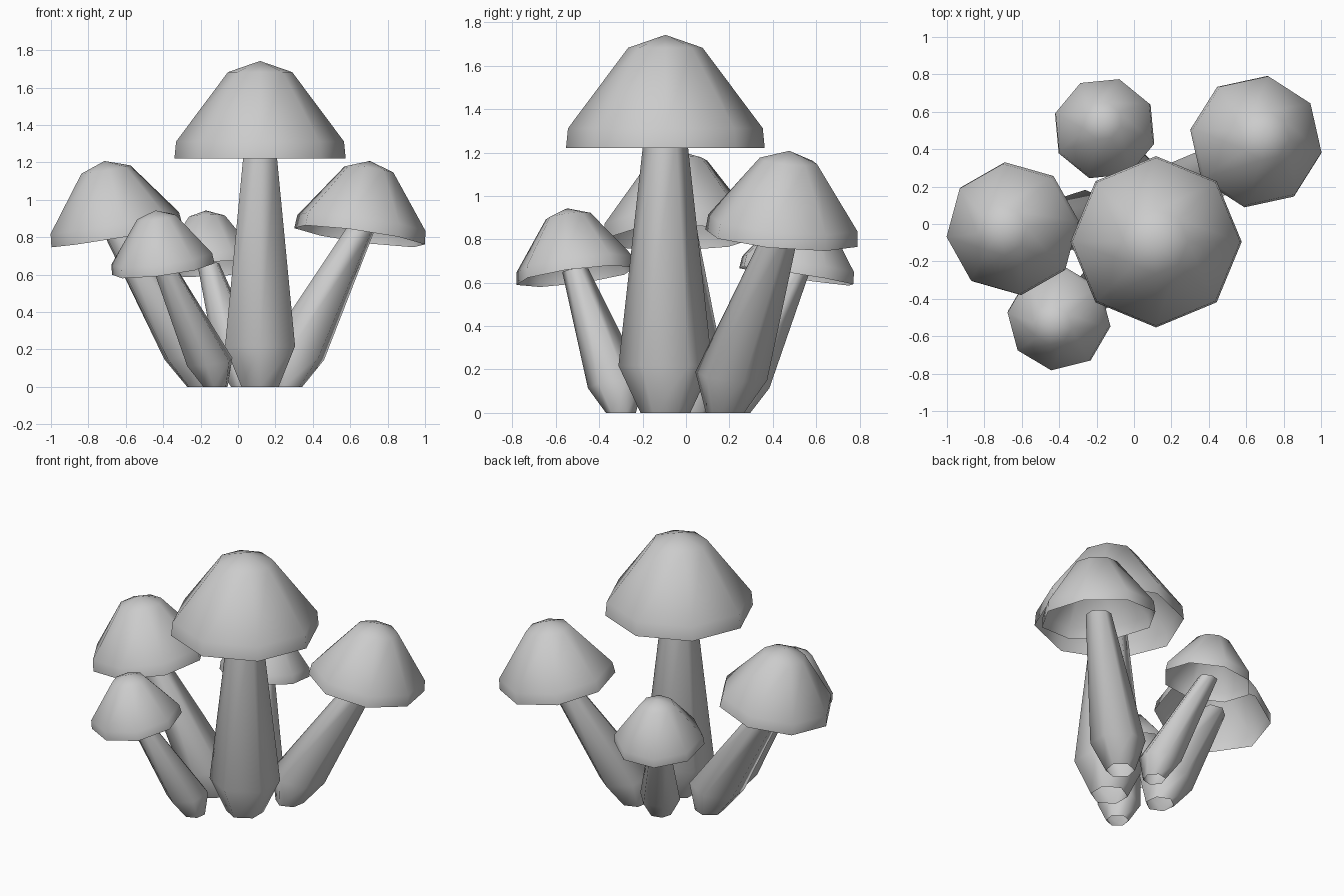
import bpy, bmesh, math
from mathutils import Vector

if "Cube" in bpy.data.objects:
    bpy.data.objects.remove(bpy.data.objects["Cube"])


def lathe(name, rings, sides, turn):
    """Open shell through rings of (centre, axis, radius); radius 0 makes a point."""
    bm = bmesh.new()
    loops = []
    for centre, axis, r in rings:
        c = Vector(centre)
        q = Vector((0, 0, 1)).rotation_difference(Vector(axis))
        if r == 0:
            loops.append([bm.verts.new(c)])
            continue
        loops.append([bm.verts.new(c + q @ Vector((
            r * math.cos(turn + 2 * math.pi * i / sides),
            r * math.sin(turn + 2 * math.pi * i / sides), 0)))
            for i in range(sides)])
    for a, b in zip(loops, loops[1:]):
        for i in range(sides):
            j = (i + 1) % sides
            if len(b) == 1:
                bm.faces.new((a[i], a[j], b[0]))
            else:
                bm.faces.new((a[i], a[j], b[j], b[i]))
    mesh = bpy.data.meshes.new(name)
    bm.to_mesh(mesh)
    bm.free()
    obj = bpy.data.objects.new(name, mesh)
    bpy.context.collection.objects.link(obj)
    bpy.ops.object.select_all(action='DESELECT')
    obj.select_set(True)
    bpy.context.view_layer.objects.active = obj
    bpy.ops.object.shade_smooth_by_angle(angle=math.radians(65))


# Cap profile for radius 1: rim, shoulder, crown, tip
CAP = [(1, 0), (0.98, 0.2), (0.375, 1.01), (0, 1.14)]


def mushroom(name, base, rim, axis, radius, turn):
    turn = math.radians(turn)
    ax = Vector(axis).normalized()
    b, t = Vector((*base, 0)), Vector(rim)
    # Octagonal hollow cap, open underneath
    lathe(name + "_cap", [(t + ax * h * radius, ax, r * radius) for r, h in CAP], 8, turn)
    # Six-sided open stem: flat foot, bulge low down, thin neck
    bulge = b.lerp(t, 0.11)
    bulge.z = radius * 0.475
    lathe(name + "_stem", [(b, (0, 0, 1), radius * 0.25),
                           (bulge, ax, radius * 0.472),
                           (t + ax * radius * 0.1, ax, radius * 0.218)],
          6, turn + math.radians(30))


# name, foot xy, rim centre, cap axis, cap radius, turn
for spec in [
    ("tall", (0.118, -0.095), (0.118, -0.095, 1.22), (0, 0, 1), 0.458, 0),
    ("right_back", (0.26, 0.18), (0.65, 0.44, 0.805), (0.14, 0.09, 1), 0.358, -10),
    ("left", (-0.19, 0.02), (-0.647, -0.025, 0.805), (-0.165, -0.03, 1), 0.358, 7),
    ("front_left", (-0.12, -0.30), (-0.40, -0.507, 0.63), (-0.13, -0.13, 1), 0.279, -8),
    ("back", (0.03, 0.23), (-0.157, 0.508, 0.63), (-0.045, 0.155, 1), 0.278, -17),
]:
    mushroom(*spec)
